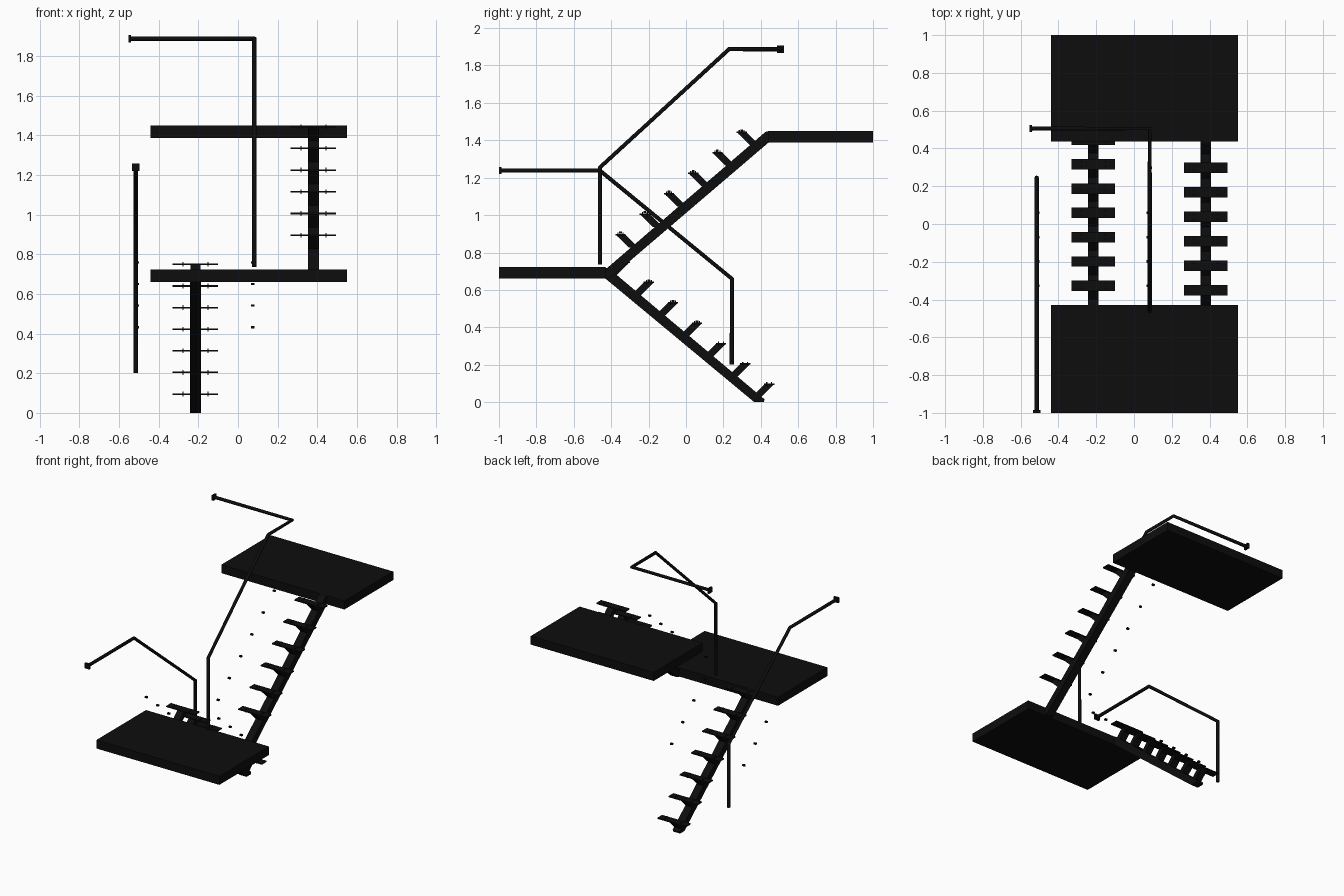
import bpy, bmesh
from mathutils import Vector

if "Cube" in bpy.data.objects:
    bpy.data.objects.remove(bpy.data.objects["Cube"])

black = bpy.data.materials.new("black_metal")
black.diffuse_color = (0.004, 0.004, 0.004, 1)
black.use_nodes = True
black.node_tree.nodes["Principled BSDF"].inputs["Base Color"].default_value = black.diffuse_color


def finish(name, bm):
    bmesh.ops.recalc_face_normals(bm, faces=bm.faces)
    me = bpy.data.meshes.new(name)
    bm.to_mesh(me)
    bm.free()
    me.materials.append(black)
    ob = bpy.data.objects.new(name, me)
    bpy.context.collection.objects.link(ob)
    return ob


def add_box(bm, centre, size):
    verts = bmesh.ops.create_cube(bm, size=1)["verts"]
    for v in verts:
        v.co = Vector(c + p * s for c, p, s in zip(centre, v.co, size))


def add_profile(bm, x, width, pts):
    # side outline (y, z) extruded across x
    face = bm.faces.new([bm.verts.new((x - width / 2, y, z)) for y, z in pts])
    out = bmesh.ops.extrude_face_region(bm, geom=[face])["geom"]
    bmesh.ops.translate(bm, vec=(width, 0, 0),
                        verts=[v for v in out if isinstance(v, bmesh.types.BMVert)])


def box(name, centre, size):
    bm = bmesh.new()
    add_box(bm, centre, size)
    return finish(name, bm)


def stringer(name, x, pts):
    bm = bmesh.new()
    add_profile(bm, x, 0.056, pts)
    return finish(name, bm)


def flight(name, x, first, step, count, lean):
    for i in range(count):
        y, z = first[0] + i * step[0], first[1] + i * step[1]
        bm = bmesh.new()
        # thin tread plate
        add_box(bm, (x, y, z), (0.23, 0.055, 0.008))
        # slanted bracket down to the stringer
        b = y + lean * 0.07
        add_profile(bm, x, 0.05, [(y - 0.026, z), (y + 0.026, z),
                                  (b + 0.026, z - 0.07), (b - 0.026, z - 0.07)])
        # fixing bolts
        for sx in (-1, 1):
            for sy in (-1, 1):
                add_box(bm, (x + sx * 0.063, y + sy * 0.013, z), (0.005, 0.006, 0.024))
        finish(f"{name}_tread_{i + 1}", bm)


def rail(name, pts):
    cu = bpy.data.curves.new(name, "CURVE")
    cu.dimensions = "3D"
    cu.bevel_depth = 0.0115
    cu.bevel_resolution = 2
    cu.use_fill_caps = True
    sp = cu.splines.new("POLY")
    sp.points.add(len(pts) - 1)
    for p, co in zip(sp.points, pts):
        p.co = (*co, 1)
    cu.materials.append(black)
    bpy.context.collection.objects.link(bpy.data.objects.new(name, cu))


# landings
box("middle_landing", (0.055, -0.715, 0.691), (0.99, 0.57, 0.062))
box("upper_landing", (0.055, 0.719, 1.418), (0.99, 0.562, 0.062))

# central stringers
stringer("lower_stringer", -0.215, [(0.365, 0), (0.415, 0), (0.42, 0.015),
                                    (-0.40, 0.705), (-0.43, 0.72), (-0.43, 0.66)])
stringer("upper_stringer", 0.38, [(-0.43, 0.66), (-0.405, 0.665), (0.44, 1.387),
                                  (0.44, 1.449), (0.425, 1.445), (-0.43, 0.71)])

# treads
low, low_step = (0.445, 0.095), (-0.1287, 0.109)
up, up_step = (-0.35, 0.896), (0.1295, 0.1095)
flight("lower", -0.215, low, low_step, 7, -1)
flight("upper", 0.38, up, up_step, 6, 1)

# handrails with wall plates
rail("lower_handrail", [(-0.515, 0.245, 0.2), (-0.515, 0.245, 0.66),
                        (-0.515, -0.46, 1.238), (-0.515, -0.995, 1.238)])
box("lower_wall_plate", (-0.515, -0.993, 1.238), (0.038, 0.014, 0.038))
rail("upper_handrail", [(0.083, -0.46, 0.735), (0.083, -0.46, 1.255), (0.083, 0.23, 1.887),
                        (0.083, 0.505, 1.887), (-0.545, 0.505, 1.887)])
box("upper_wall_plate", (-0.546, 0.505, 1.887), (0.014, 0.038, 0.038))

# small anchor studs beside the treads
bm = bmesh.new()
for i in range(3, 7):
    for x in (-0.508, 0.075):
        add_box(bm, (x, low[0] + i * low_step[0], low[1] + i * low_step[1] + 0.01),
                (0.018, 0.014, 0.011))
for i in range(6):
    add_box(bm, (0.085, up[0] + i * up_step[0], up[1] + i * up_step[1] + 0.01),
            (0.018, 0.014, 0.011))
finish("anchor_studs", bm)
